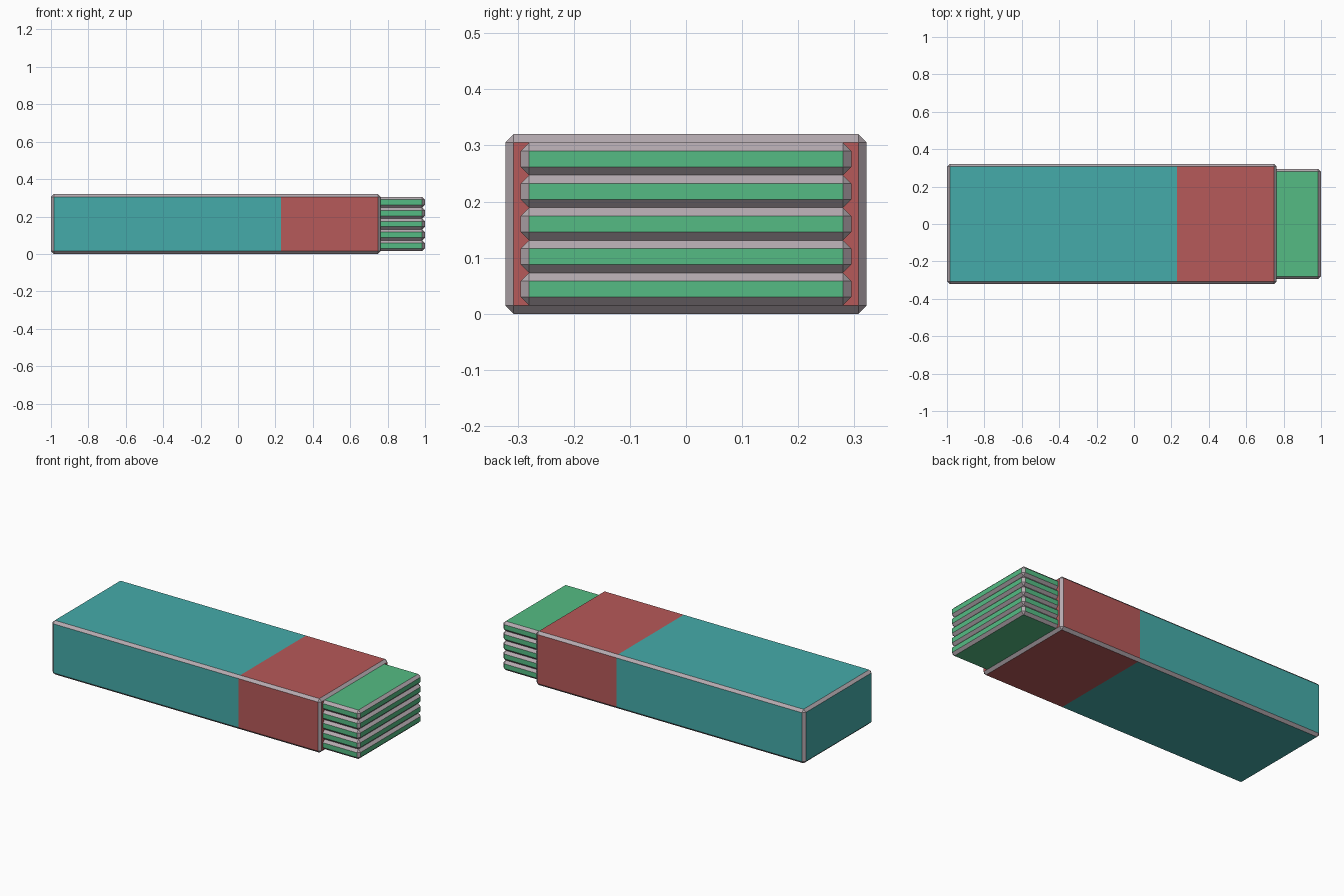
import bpy, bmesh

if "Cube" in bpy.data.objects:
    bpy.data.objects.remove(bpy.data.objects["Cube"])

def material(name, rgb):
    m = bpy.data.materials.new(name)
    m.diffuse_color = (*rgb, 1)
    m.use_nodes = True
    m.node_tree.nodes["Principled BSDF"].inputs["Base Color"].default_value = m.diffuse_color
    return m

teal = material("teal_paper", (0.06, 0.41, 0.40))
red = material("red_paper", (0.47, 0.10, 0.10))
green = material("green_foil", (0.09, 0.50, 0.23))
edge = material("grey_edge", (0.46, 0.40, 0.43))
CHAMFER = 0.015

def chamfered_box(name, lo, hi, mats, split=None):
    """Box with grey chamfered edges; faces right of split use the last material."""
    bm = bmesh.new()
    bmesh.ops.create_cube(bm, size=1)
    for v in bm.verts:
        v.co = [lo[i] if v.co[i] < 0 else hi[i] for i in range(3)]
    res = bmesh.ops.bevel(bm, geom=bm.edges[:], offset=CHAMFER, segments=1,
                          profile=0.5, affect='EDGES')
    for f in res["faces"]:
        f.material_index = 0
    if split is not None:
        bmesh.ops.bisect_plane(bm, geom=bm.verts[:] + bm.edges[:] + bm.faces[:],
                               plane_co=(split, 0, 0), plane_no=(1, 0, 0))
    bm.normal_update()
    for f in bm.faces:
        flat = max(abs(c) for c in f.normal) > 0.99
        right = split is not None and f.calc_center_median().x > split
        f.material_index = 0 if not flat else (2 if right else 1)
    me = bpy.data.meshes.new(name)
    bm.to_mesh(me)
    bm.free()
    for m in [edge] + mats:
        me.materials.append(m)
    ob = bpy.data.objects.new(name, me)
    bpy.context.collection.objects.link(ob)
    return ob

# Paper wrapper with a two-tone split
chamfered_box("wrapper", (-1, -0.322, 0), (0.763, 0.322, 0.32), [teal, red], 0.23)

# Five stacked sticks poking out of the open end
PITCH = 0.058
for i in range(5):
    z = 0.015 + i * PITCH
    chamfered_box(f"stick_{i + 1}", (-0.97, -0.295, z), (1, 0.295, z + PITCH), [green])
